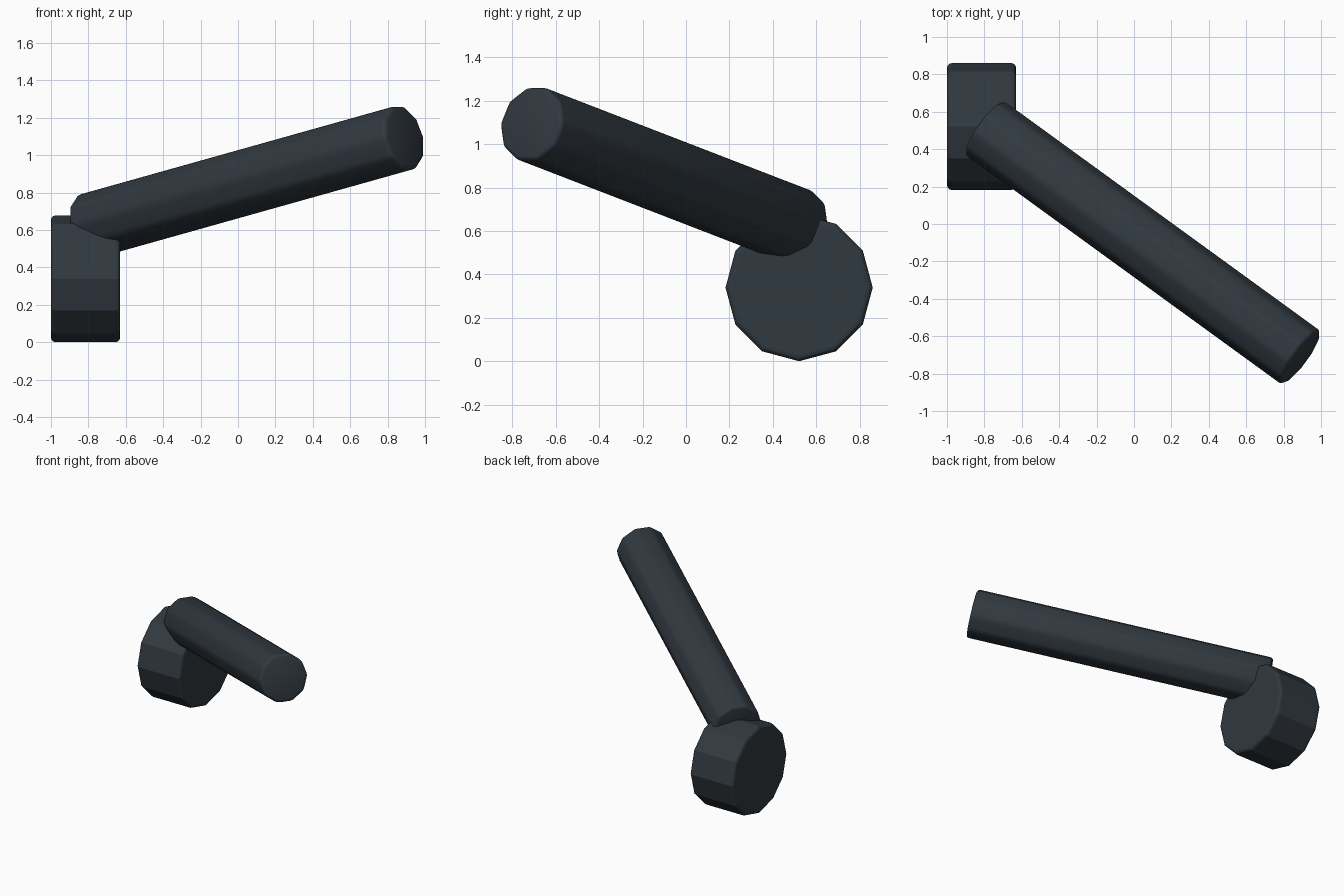
import bpy, math
from mathutils import Vector, Matrix

if "Cube" in bpy.data.objects:
    bpy.data.objects.remove(bpy.data.objects["Cube"])

dark = bpy.data.materials.new("dark slate")
dark.diffuse_color = (0.03, 0.04, 0.05, 1)
dark.use_nodes = True
dark.node_tree.nodes["Principled BSDF"].inputs["Base Color"].default_value = dark.diffuse_color


def cylinder(name, start, end, radius, sides, turn, bevel, segments):
    """Bevelled cylinder between two points; turn rolls it about its axis."""
    start, end = Vector(start), Vector(end)
    axis = (end - start).normalized()
    side = Vector((0, 0, 1)).cross(axis).normalized()
    up = axis.cross(side)
    frame = Matrix((side, up, axis)).transposed().to_4x4()
    bpy.ops.mesh.primitive_cylinder_add(vertices=sides, radius=radius,
                                        depth=(end - start).length)
    ob = bpy.context.object
    ob.name = name
    ob.data.transform(Matrix.Rotation(turn, 4, 'Z'))
    ob.data.transform(Matrix.Translation((start + end) / 2) @ frame)
    ob.data.materials.append(dark)
    mod = ob.modifiers.new("rounded edges", 'BEVEL')
    mod.width = bevel
    mod.segments = segments
    mod.limit_method = 'ANGLE'
    mod.angle_limit = math.radians(32)
    bpy.ops.object.modifier_apply(modifier=mod.name)
    return ob


# Twelve-sided drum lying on its side, faceted
cylinder("drum", (-1.0, 0.521, 0.339), (-0.63, 0.521, 0.339), 0.339, 12, 0, 0.025, 3)

# Long slanted bar with softened edges
cylinder("bar", (-0.80, 0.515, 0.62), (0.893, -0.715, 1.095), 0.181, 10,
         math.radians(18), 0.022, 3)
bpy.ops.object.shade_smooth_by_angle(angle=math.radians(30))
